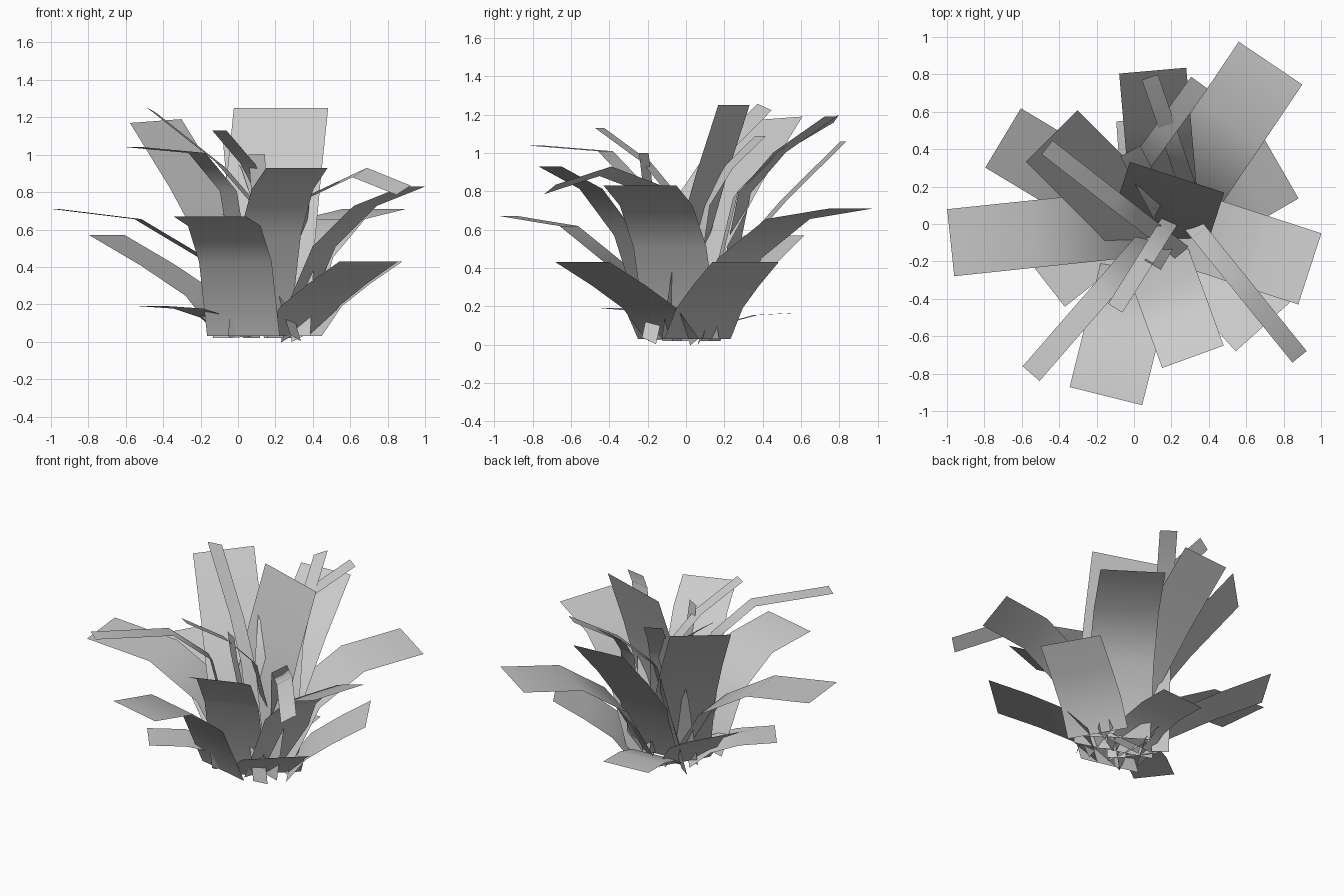
import bpy, bmesh, math
from mathutils import Matrix, Vector

cube = bpy.data.objects.get("Cube")
if cube:
    bpy.data.objects.remove(cube, do_unlink=True)

# One plain grey for the whole clump
grey = bpy.data.materials.new("leaf_grey")
grey.use_nodes = True
tone = (0.6, 0.6, 0.6, 1)
grey.diffuse_color = tone
grey.node_tree.nodes["Principled BSDF"].inputs["Base Color"].default_value = tone

# Bend shapes: (share of the reach, share of the height) at the two creases
arched = [(.24, .62), (.57, .92)]
leaning = [(.3, .6), (.62, .87)]
upright = [(.25, .4), (.6, .7)]
sloping = [(.26, .66), (.56, .84)]
steady = [(.26, .57), (.52, .76)]
hooked = [(.2, .77), (.47, .97)]
drooping = [(.13, .94), (.62, 1.12)]
rising = [(.5, .45), (.9, .85)]


def make_blade(name, root_height, x, y, z, heading, width, reach, bend, roll=0):
    """Flat bent strip ending at tip x, y, z; roll lifts its left edge."""
    angle = math.radians(heading)
    outward = Vector((math.cos(angle), math.sin(angle), 0))
    side = Vector((-outward.y, outward.x, 0)) * (width / 2)
    side = Matrix.Rotation(math.radians(roll), 3, outward) @ side
    root = Vector((x, y, root_height)) - outward * reach
    bm = bmesh.new()
    previous = None
    for along, up in [(0, 0), *bend, (1, 1)]:
        centre = root + outward * (reach * along)
        centre.z += (z - root_height) * up
        row = [bm.verts.new(centre - side), bm.verts.new(centre + side)]
        if previous:
            bm.faces.new((previous[0], row[0], row[1], previous[1]))
        previous = row
    for face in bm.faces:
        face.smooth = True
    mesh = bpy.data.meshes.new(name)
    bm.to_mesh(mesh)
    bm.free()
    mesh.materials.append(grey)
    blade = bpy.data.objects.new(name, mesh)
    bpy.context.collection.objects.link(blade)


# Broad leaves: tip x, y, z, heading, width, reach, bend
broad_leaves = [
    (-.98, -.1, .71, 186, .36, 1.04, arched),
    (-.7, .46, .57, 149, .37, .8, upright),
    (-.44, .47, 1.18, 135, .39, .75, upright, -3),
    (.1, .82, 1.06, 95, .36, .78, upright),
    (.73, .86, .71, 56, .41, .92, arched),
    (.23, .25, 1.25, 72, .53, .31, upright),
    (-.15, -.92, .67, 256, .4, .74, arched),
    (.315, -.71, .93, 290, .35, .6, leaning),
    (.94, -.24, .83, 342, .4, .72, leaning),
    (.7, -.54, .43, 312, .42, .63, upright),
    (.78, .31, .43, 30, .4, .5, upright),
    (-.45, -.34, .19, 218, .26, .55, arched),
    (.07, .56, .165, 94, .33, .46, arched),
]

# Narrow leaves, some of them rolled
narrow_leaves = [
    (-.465, .41, 1.24, 142, .1, .98, steady, 20),
    (.085, .785, 1.18, 109, .1, .75, sloping, -25),
    (.35, .755, 1.19, 54, .11, .75, sloping),
    (-.1, -.45, 1.13, 238, .09, .65, sloping),
    (-.55, -.8, 1.04, 229, .12, .95, hooked),
    (.885, -.71, .81, 309, .11, .98, drooping, 27),
    (-.02, .39, 1.09, 118, .12, .45, sloping),
    (.1, -.22, 1, 240, .1, .2, rising),
]

for prefix, root_height, leaves in (("broad_leaf", .03, broad_leaves),
                                    ("narrow_leaf", .02, narrow_leaves)):
    for number, leaf in enumerate(leaves):
        make_blade(f"{prefix}_{number}", root_height, *leaf)
